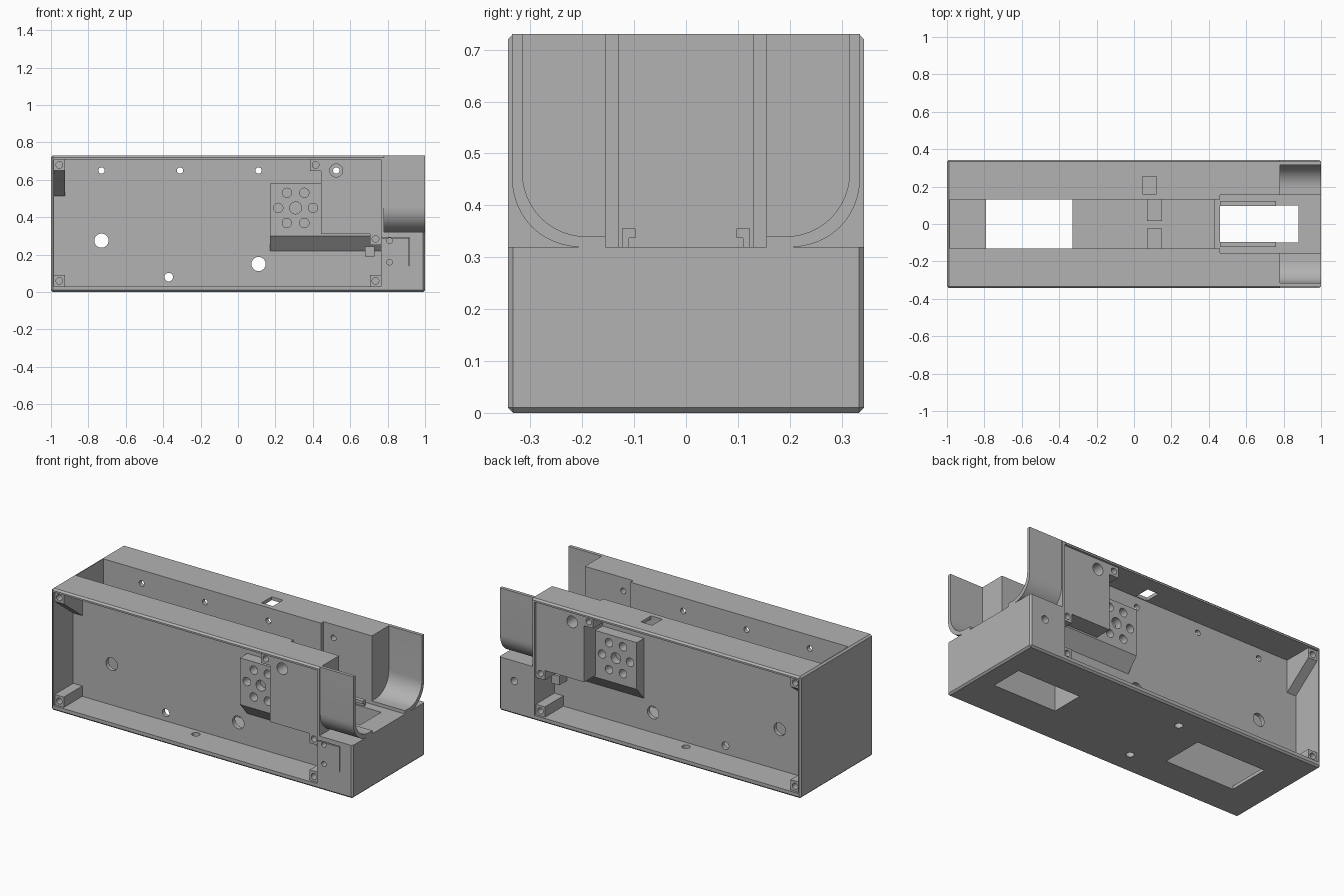
import bpy, bmesh, math
from mathutils import Matrix

if "Cube" in bpy.data.objects:
    bpy.data.objects.remove(bpy.data.objects["Cube"], do_unlink=True)

grey = bpy.data.materials.new("plain_grey")
grey.use_nodes = True
GREY = (0.45, 0.45, 0.45, 1)
grey.diffuse_color = GREY
grey.node_tree.nodes["Principled BSDF"].inputs["Base Color"].default_value = GREY
parts = []


def finish(name, bm, keep=True):
    bmesh.ops.recalc_face_normals(bm, faces=bm.faces)
    mesh = bpy.data.meshes.new(name)
    bm.to_mesh(mesh)
    bm.free()
    mesh.materials.append(grey)
    obj = bpy.data.objects.new(name, mesh)
    bpy.context.scene.collection.objects.link(obj)
    if keep:
        parts.append(obj)
    return obj


def box(name, x, y, z, keep=True, bevel=0):
    bm = bmesh.new()
    bmesh.ops.create_cube(bm, size=1)
    for v in bm.verts:
        for i, (a, b) in enumerate((x, y, z)):
            v.co[i] = (a + b) / 2 + v.co[i] * abs(b - a)
    if bevel:
        bmesh.ops.bevel(bm, geom=bm.edges[:], offset=bevel, segments=1, affect='EDGES')
    return finish(name, bm, keep)


def prism(name, profile, x0, x1, side):
    """Extrude a (depth, height) profile along x on the given side."""
    bm = bmesh.new()
    face = bm.faces.new([bm.verts.new((x0, side * y, z)) for y, z in profile])
    new = bmesh.ops.extrude_face_region(bm, geom=[face])["geom"]
    bmesh.ops.translate(bm, vec=(x1 - x0, 0, 0),
                        verts=[v for v in new if isinstance(v, bmesh.types.BMVert)])
    return finish(name, bm)


def cut(obj, cutter):
    mod = obj.modifiers.new("cut", 'BOOLEAN')
    mod.operation, mod.solver, mod.object = 'DIFFERENCE', 'EXACT', cutter
    dg = bpy.context.evaluated_depsgraph_get()
    mesh = bpy.data.meshes.new_from_object(obj.evaluated_get(dg))
    obj.modifiers.clear()
    obj.data = mesh
    bpy.data.objects.remove(cutter, do_unlink=True)


def cut_box(obj, x, y, z):
    cut(obj, box("cutter", x, y, z, keep=False))


def drill(obj, x, z, r, y0, y1):
    """Round hole running along y."""
    bm = bmesh.new()
    bmesh.ops.create_cone(bm, cap_ends=True, segments=24, radius1=r, radius2=r, depth=abs(y1 - y0),
                          matrix=Matrix.Translation((x, (y0 + y1) / 2, z)) @ Matrix.Rotation(math.pi / 2, 4, 'X'))
    cut(obj, finish("cutter", bm, keep=False))


# Main housing with its open channel and low nose
body = box("housing", (-1, 1), (-0.343, 0.343), (0, 0.73), bevel=0.01)
cut_box(body, (0.78, 1.1), (-0.5, 0.5), (0.32, 1))
cut_box(body, (-0.985, 0.43), (-0.13, 0.13), (0.02, 1))
cut_box(body, (0.4, 1.1), (-0.13, 0.13), (0.32, 1))
cut_box(body, (0.46, 1.1), (-0.155, 0.155), (0.32, 1))

# Openings in the floor and roof
cut_box(body, (-0.79, -0.33), (-0.13, 0.13), (-0.1, 0.1))
cut_box(body, (0.46, 0.88), (-0.1, 0.1), (-0.1, 0.5))
for s in (-1, 1):
    cut_box(body, (-0.985, 0.765), (s * 0.155, s * 0.5), (0.03, 0.71))
cut_box(body, (0.045, 0.12), (0.16, 0.255), (0.6, 1))
for s in (-1, 1):
    bm = bmesh.new()
    bmesh.ops.create_cone(bm, cap_ends=True, segments=24, radius1=0.023, radius2=0.023,
                          depth=0.2, matrix=Matrix.Translation((-0.14, s * 0.2, 0)))
    cut(body, finish("cutter", bm, keep=False))

# Wiring holes through both inner walls
for x, z, r in ((-0.73, 0.65, 0.017), (-0.31, 0.65, 0.017), (0.11, 0.65, 0.017),
                (-0.73, 0.275, 0.038), (0.11, 0.15, 0.038), (-0.37, 0.08, 0.023)):
    drill(body, x, z, r, -0.25, 0.25)

# Nose details: screw holes, hatch slit and rear socket
for z in (0.16, 0.275):
    drill(body, 0.81, z, 0.015, -0.4, -0.25)
cut_box(body, (0.77, 0.918), (-0.4, -0.3), (0.288, 0.293))
cut_box(body, (0.913, 0.918), (-0.4, -0.3), (0.14, 0.293))
drill(body, 0.9, 0.2, 0.022, 0.25, 0.4)

# Raised ribs on the channel floor
for y in ((-0.13, -0.025), (0.015, 0.13)):
    box("floor_rib", (0.07, 0.15), y, (0.015, 0.05))

for s, tag in ((-1, "front"), (1, "back")):
    # Solid shoulder block with counterbored hole
    block = box(tag + "_shoulder", (0.445, 0.77), (s * 0.155, s * 0.33), (0.31, 0.715))
    drill(block, 0.525, 0.65, 0.017, s * 0.1, s * 0.4)
    drill(block, 0.525, 0.65, 0.035, s * 0.24, s * 0.4)

    # Mounting pad with a ring of holes
    pad = prism(tag + "_mounting_pad", [(0.15, 0.58), (0.224, 0.58), (0.224, 0.3),
                                        (0.155, 0.22), (0.15, 0.22)], 0.17, 0.445, s)
    drill(pad, 0.308, 0.45, 0.032, s * 0.18, s * 0.3)
    for i in range(6):
        a = i * math.pi / 3
        drill(pad, 0.308 + 0.093 * math.cos(a), 0.45 + 0.093 * math.sin(a), 0.025, s * 0.17, s * 0.3)
    prism(tag + "_sloped_ledge", [(0.15, 0.315), (0.224, 0.315), (0.224, 0.3),
                                  (0.155, 0.22), (0.15, 0.22)], 0.445, 0.765, s)
    box(tag + "_ledge_tab", (0.68, 0.73), (s * 0.15, s * 0.23), (0.19, 0.245))

    # Screw posts in the corners
    for x, z in ((-0.955, 0.06), (0.735, 0.06), (0.735, 0.285), (0.415, 0.68)):
        post = box(tag + "_screw_post", (x - 0.03, x + 0.03), (s * 0.15, s * 0.33), (z - 0.032, z + 0.032))
        drill(post, x, z, 0.018, s * 0.24, s * 0.4)
    post = prism(tag + "_braced_post", [(0.15, 0.715), (0.33, 0.715), (0.33, 0.65), (0.15, 0.51)],
                 -0.99, -0.925, s)
    drill(post, -0.955, 0.68, 0.018, s * 0.24, s * 0.4)

    # Curved fender sheet above the nose
    arc = [i / 12 * math.pi / 2 for i in range(13)]
    outer = [(0.205 + 0.13 * math.cos(a), 0.45 - 0.13 * math.sin(a)) for a in arc]
    inner = [(0.193 + 0.122 * math.cos(a), 0.462 - 0.122 * math.sin(a)) for a in reversed(arc)]
    prism(tag + "_fender", [(0.335, 0.73)] + outer + [(0.155, 0.32), (0.155, 0.34)] + inner
          + [(0.315, 0.73)], 0.775, 1, s)

    # Lipped rails beside the nose opening
    prism(tag + "_rail", [(0.123, 0.315), (0.123, 0.355), (0.097, 0.355), (0.097, 0.337),
                          (0.11, 0.337), (0.11, 0.315)], 0.46, 0.76, s)

bpy.ops.object.select_all(action='DESELECT')
for obj in parts:
    obj.select_set(True)
bpy.context.view_layer.objects.active = body
bpy.ops.object.shade_smooth_by_angle(angle=math.radians(25))
